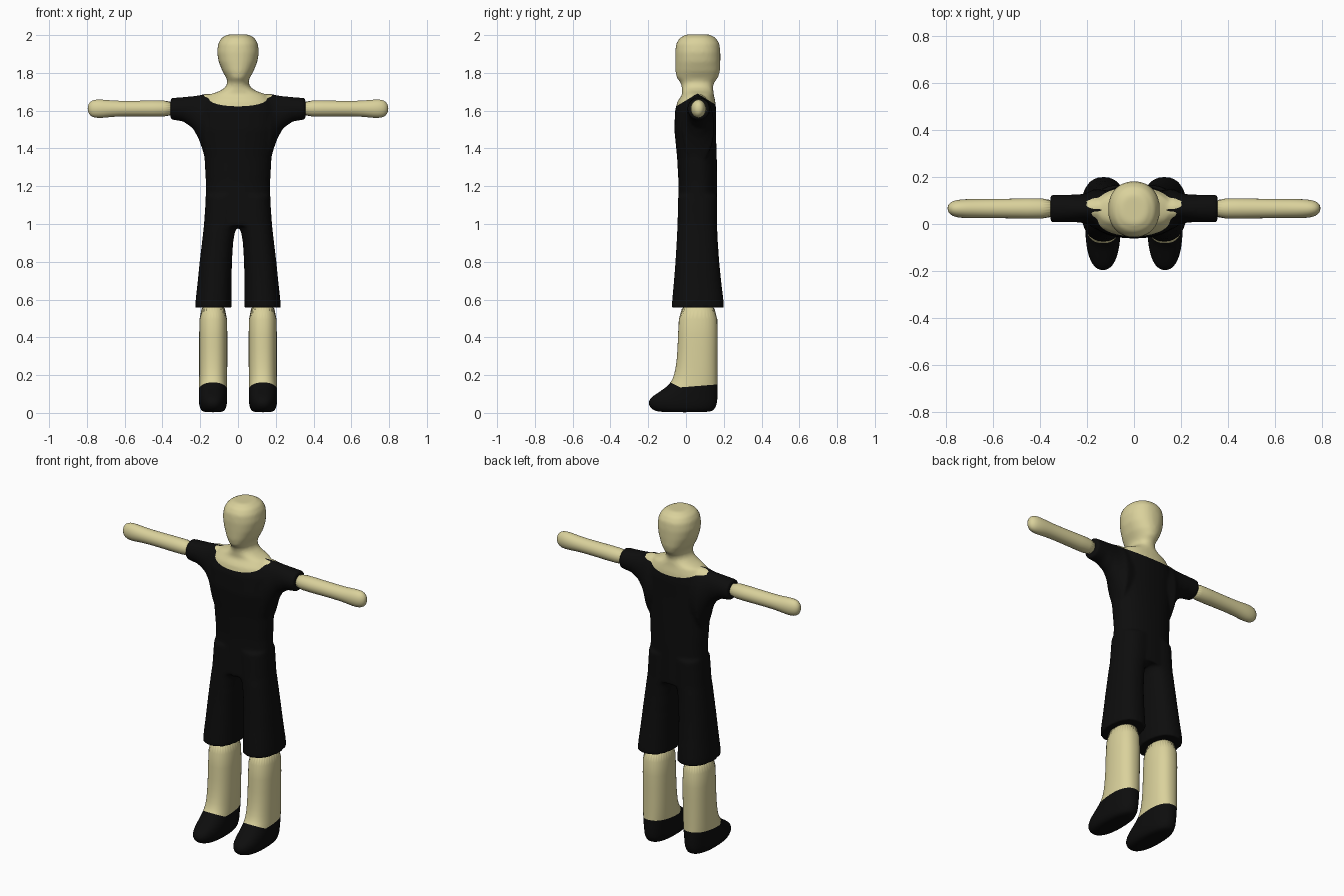
import bpy, bmesh
from math import cos, sin, pi
from mathutils import Vector

cube = bpy.data.objects.get("Cube")
if cube:
    bpy.data.objects.remove(cube)


def material(name, rgb):
    m = bpy.data.materials.new(name)
    m.use_nodes = True
    m.diffuse_color = (*rgb, 1)
    bsdf = m.node_tree.nodes["Principled BSDF"]
    bsdf.inputs["Base Color"].default_value = (*rgb, 1)
    bsdf.inputs["Roughness"].default_value = 0.8
    return m


SKIN = material("pale skin", (0.70, 0.64, 0.33))
BLACK = material("black cloth", (0.004, 0.004, 0.004))


def loft(bm, rings, axis="z", power=2.0, sides=32):
    """Closed tube; a ring is (position, a_min, a_max, b_min, b_max)."""
    loops = []
    for pos, a0, a1, b0, b1 in rings:
        loop = []
        for i in range(sides):
            t = 2 * pi * i / sides
            c, s = cos(t), sin(t)
            c = abs(c) ** (2 / power) * (1 if c > 0 else -1)
            s = abs(s) ** (2 / power) * (1 if s > 0 else -1)
            a = (a0 + a1) / 2 + c * (a1 - a0) / 2
            b = (b0 + b1) / 2 + s * (b1 - b0) / 2
            loop.append(bm.verts.new((a, b, pos) if axis == "z" else (pos, a, b)))
        loops.append(loop)
    for low, high in zip(loops, loops[1:]):
        for i in range(sides):
            j = (i + 1) % sides
            bm.faces.new((low[i], low[j], high[j], high[i]))
    bm.faces.new(loops[0][::-1])
    bm.faces.new(loops[-1])


def mirror_x(bm):
    copy = bmesh.ops.duplicate(bm, geom=bm.verts[:] + bm.edges[:] + bm.faces[:])["geom"]
    for v in copy:
        if isinstance(v, bmesh.types.BMVert):
            v.co.x = -v.co.x


def make(name, bm, mats):
    bmesh.ops.recalc_face_normals(bm, faces=bm.faces[:])
    me = bpy.data.meshes.new(name)
    bm.to_mesh(me)
    bm.free()
    ob = bpy.data.objects.new(name, me)
    bpy.context.collection.objects.link(ob)
    for m in mats:
        me.materials.append(m)
    return ob


def finish(ob, planes=(), rule=None):
    """Apply modifiers, cut colour borders, colour faces by rule, shade smooth."""
    dg = bpy.context.evaluated_depsgraph_get()
    bm = bmesh.new()
    bm.from_mesh(ob.evaluated_get(dg).to_mesh())
    ob.modifiers.clear()
    for point, normal, near in planes:
        faces = [f for f in bm.faces if near(f.calc_center_median())]
        geom = set(faces)
        for f in faces:
            geom.update(f.edges)
            geom.update(f.verts)
        bmesh.ops.bisect_plane(bm, geom=list(geom), plane_co=point, plane_no=normal)
    for f in bm.faces:
        f.smooth = True
        f.material_index = int(rule(f.calc_center_median())) if rule else 0
    bm.to_mesh(ob.data)
    bm.free()


# Head, neck, torso, sleeves and shorts, fused into one skin
body = bmesh.new()
loft(body, [
    (0.99, -.178, .178, -.045, .165), (1.1, -.172, .172, -.042, .165),
    (1.22, -.17, .17, -.04, .165), (1.35, -.178, .178, -.047, .163),
    (1.5, -.2, .2, -.062, .158), (1.6, -.2, .2, -.058, .16),
    (1.65, -.18, .18, -.045, .155), (1.685, -.15, .15, -.02, .147),
    (1.705, -.095, .095, -.022, .145), (1.725, -.066, .066, -.022, .142),
    (1.75, -.055, .055, -.03, .15), (1.775, -.063, .063, -.05, .17),
    (1.81, -.083, .083, -.056, .18), (1.86, -.103, .103, -.057, .182),
    (1.91, -.111, .111, -.057, .182), (1.955, -.105, .105, -.052, .177),
    (1.985, -.088, .088, -.033, .158), (2.003, -.055, .055, 0, .125)], power=2.2)
halves = bmesh.new()
loft(halves, [
    (0, .0, .13, 1.4, 1.68), (.17, -.02, .15, 1.33, 1.69),
    (.19, -.005, .137, 1.4, 1.686), (.21, .003, .13, 1.455, 1.681),
    (.24, .007, .126, 1.507, 1.677), (.29, .008, .125, 1.543, 1.672),
    (.357, .008, .126, 1.553, 1.667)], axis="x")
loft(halves, [
    (.557, .033, .227, -.076, .202), (.6, .034, .224, -.073, .198),
    (.7, .034, .213, -.064, .186), (.8, .032, .203, -.056, .176),
    (.9, .026, .191, -.05, .169), (.96, .016, .184, -.047, .166),
    (1.0, -.01, .18, -.045, .165), (1.15, -.02, .17, -.042, .165)], power=2.3)
mirror_x(halves)
tmp = bpy.data.meshes.new("halves")
halves.to_mesh(tmp)
halves.free()
body.from_mesh(tmp)
bpy.data.meshes.remove(tmp)
body = make("clothed_body", body, [SKIN, BLACK])
remesh = body.modifiers.new("fuse", "REMESH")
remesh.mode = "VOXEL"
remesh.voxel_size = 0.009
smooth = body.modifiers.new("soften", "SMOOTH")
smooth.factor = 0.5
smooth.iterations = 5

# Scooped neckline, lower at the front and back than over the shoulders
SLOPE = 0.6


def collar_area(p):
    return p.z > 1.6 and abs(p.x) < 0.2


def is_cloth(p):
    return p.z < 1.69 - SLOPE * abs(p.y - 0.06) or abs(p.x) > 0.2


finish(body, [(Vector((0, .06, 1.69)), Vector((0, -SLOPE, 1)), collar_area),
              (Vector((0, .06, 1.69)), Vector((0, SLOPE, 1)), collar_area)], is_cloth)

# Bare forearms with rounded mitten hands
arms = bmesh.new()
loft(arms, [
    (.33, .02, .112, 1.566, 1.657), (.45, .022, .11, 1.568, 1.654),
    (.6, .025, .107, 1.57, 1.652), (.67, .025, .107, 1.567, 1.654),
    (.72, .024, .107, 1.56, 1.66), (.76, .028, .103, 1.561, 1.66),
    (.783, .038, .094, 1.572, 1.649), (.796, .055, .078, 1.595, 1.626)],
    axis="x", sides=20)
mirror_x(arms)
arms = make("forearms", arms, [SKIN])
arms.modifiers.new("round", "SUBSURF").levels = 1
finish(arms)

# Lower legs running into slippers
legs = bmesh.new()
loft(legs, [
    (.003, .085, .18, -.14, .125), (.014, .067, .198, -.178, .15),
    (.045, .058, .207, -.203, .164), (.075, .057, .208, -.194, .167),
    (.1, .057, .208, -.16, .168), (.13, .057, .208, -.112, .168),
    (.16, .057, .207, -.08, .167), (.2, .057, .206, -.062, .167),
    (.28, .056, .206, -.048, .167), (.4, .056, .206, -.042, .168),
    (.6, .056, .206, -.04, .17)], power=2.3)
mirror_x(legs)
legs = make("legs_and_slippers", legs, [SKIN, BLACK])
legs.modifiers.new("round", "SUBSURF").levels = 1


def slipper_area(p):
    return p.z < 0.25


def is_slipper(p):
    y = p.y + 0.03
    return p.z < 0.135 + max(0.08 * y, -0.5 * y)


corner = Vector((0, -.03, .135))
finish(legs, [(corner, Vector((0, -.08, 1)), slipper_area),
              (corner, Vector((0, .5, 1)), slipper_area)], is_slipper)
